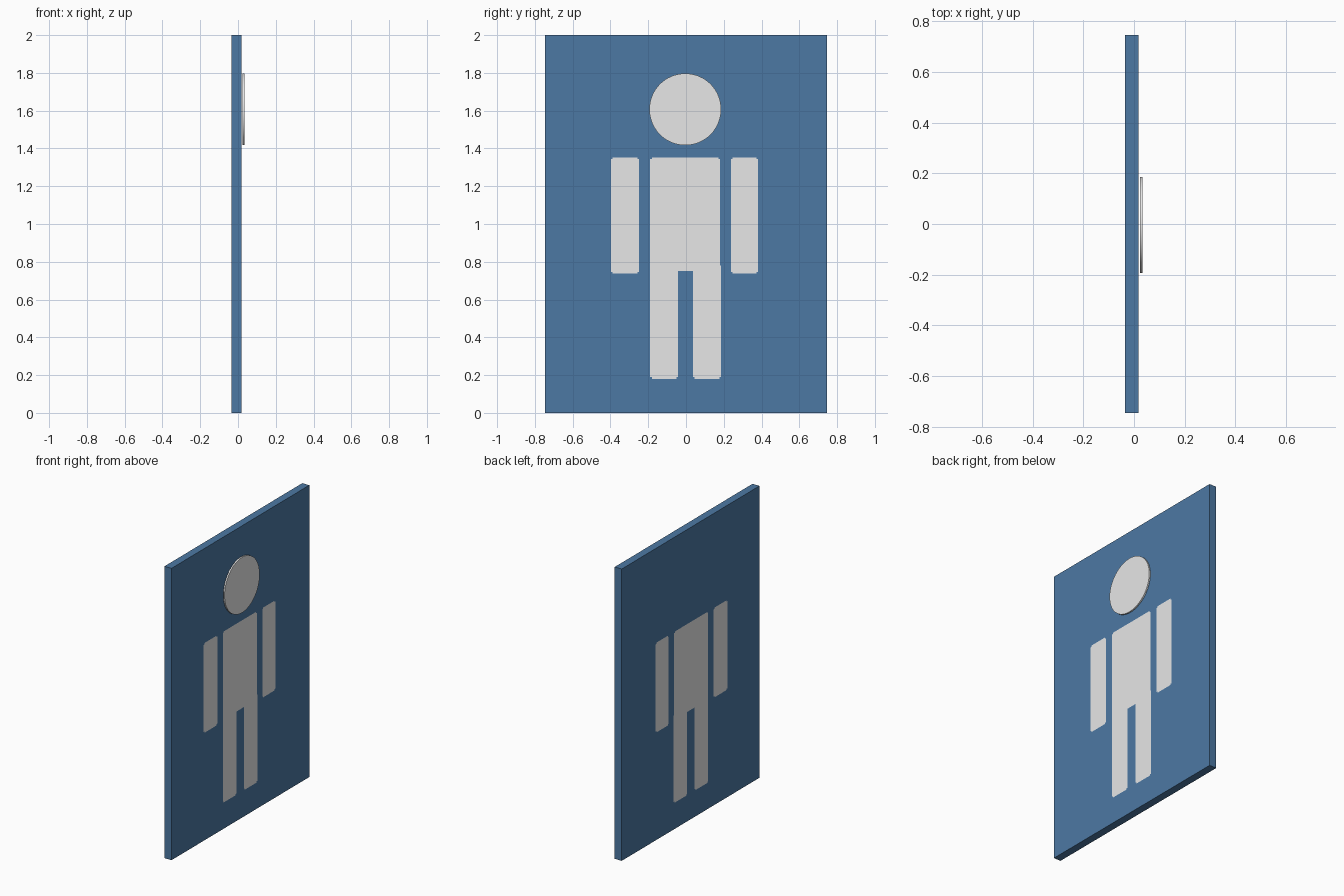
import bpy, bmesh, math
from mathutils import Matrix, Vector

if "Cube" in bpy.data.objects:
    bpy.data.objects.remove(bpy.data.objects["Cube"])


def material(name, rgb):
    m = bpy.data.materials.new(name)
    m.diffuse_color = (*rgb, 1.0)
    m.use_nodes = True
    m.node_tree.nodes["Principled BSDF"].inputs["Base Color"].default_value = m.diffuse_color
    return m


BLUE = material("sign_blue", (0.073, 0.19, 0.37))
WHITE = material("off_white", (0.8, 0.8, 0.8))

X0, X1 = -0.035, 0.018      # panel back and face
HALF_W, HEIGHT = 0.746, 2.0
NOTCH = 0.009               # small stepped corners of the painted shapes

# Painted rectangles: y0, y1, z0, z1, corner notch
SHAPES = [
    (-0.397, -0.249, 0.737, 1.352, NOTCH),   # arms
    (0.238, 0.381, 0.737, 1.352, NOTCH),
    (-0.190, 0.180, 0.750, 1.352, NOTCH),    # torso
    (-0.190, -0.042, 0.180, 0.790, NOTCH),   # legs
    (0.037, 0.186, 0.180, 0.790, NOTCH),
]


def painted(y, z):
    for y0, y1, z0, z1, n in SHAPES:
        dy, dz = min(y - y0, y1 - y), min(z - z0, z1 - z)
        if dy > 0 and dz > 0 and not (dy < n and dz < n):
            return True
    return False


def finish(bm, name, mats):
    mesh = bpy.data.meshes.new(name)
    bm.to_mesh(mesh)
    bm.free()
    for m in mats:
        mesh.materials.append(m)
    ob = bpy.data.objects.new(name, mesh)
    bpy.context.collection.objects.link(ob)
    return ob


# Panel: a box cut along the figure's outlines, figure faces coloured on both sides
bm = bmesh.new()
bmesh.ops.create_cube(bm, size=1.0, matrix=Matrix.Translation(((X0 + X1) / 2, 0, HEIGHT / 2))
                      @ Matrix.Diagonal((X1 - X0, 2 * HALF_W, HEIGHT, 1)))
cuts = set()
for y0, y1, z0, z1, n in SHAPES:
    cuts |= {(1, v) for v in (y0, y0 + n, y1 - n, y1)}
    cuts |= {(2, v) for v in (z0, z0 + n, z1 - n, z1)}
for axis, v in sorted(cuts):
    normal = Vector((0, 0, 0))
    normal[axis] = 1
    bmesh.ops.bisect_plane(bm, geom=bm.verts[:] + bm.edges[:] + bm.faces[:],
                           dist=1e-5, plane_co=normal * v, plane_no=normal)
bm.normal_update()
for f in bm.faces:
    c = f.calc_center_median()
    f.material_index = int(abs(f.normal.x) > 0.5 and painted(c.y, c.z))
finish(bm, "sign_panel", [BLUE, WHITE])

# Head: a thin disc standing just off the panel face
bm = bmesh.new()
bmesh.ops.create_cone(bm, cap_ends=True, segments=64, radius1=0.19, radius2=0.19, depth=0.01,
                      matrix=Matrix.Translation((0.029, -0.004, 1.607))
                      @ Matrix.Rotation(math.pi / 2, 4, 'Y'))
head = finish(bm, "head_disc", [WHITE])
bpy.context.view_layer.objects.active = head
head.select_set(True)
bpy.ops.object.shade_smooth_by_angle(angle=math.radians(30))
